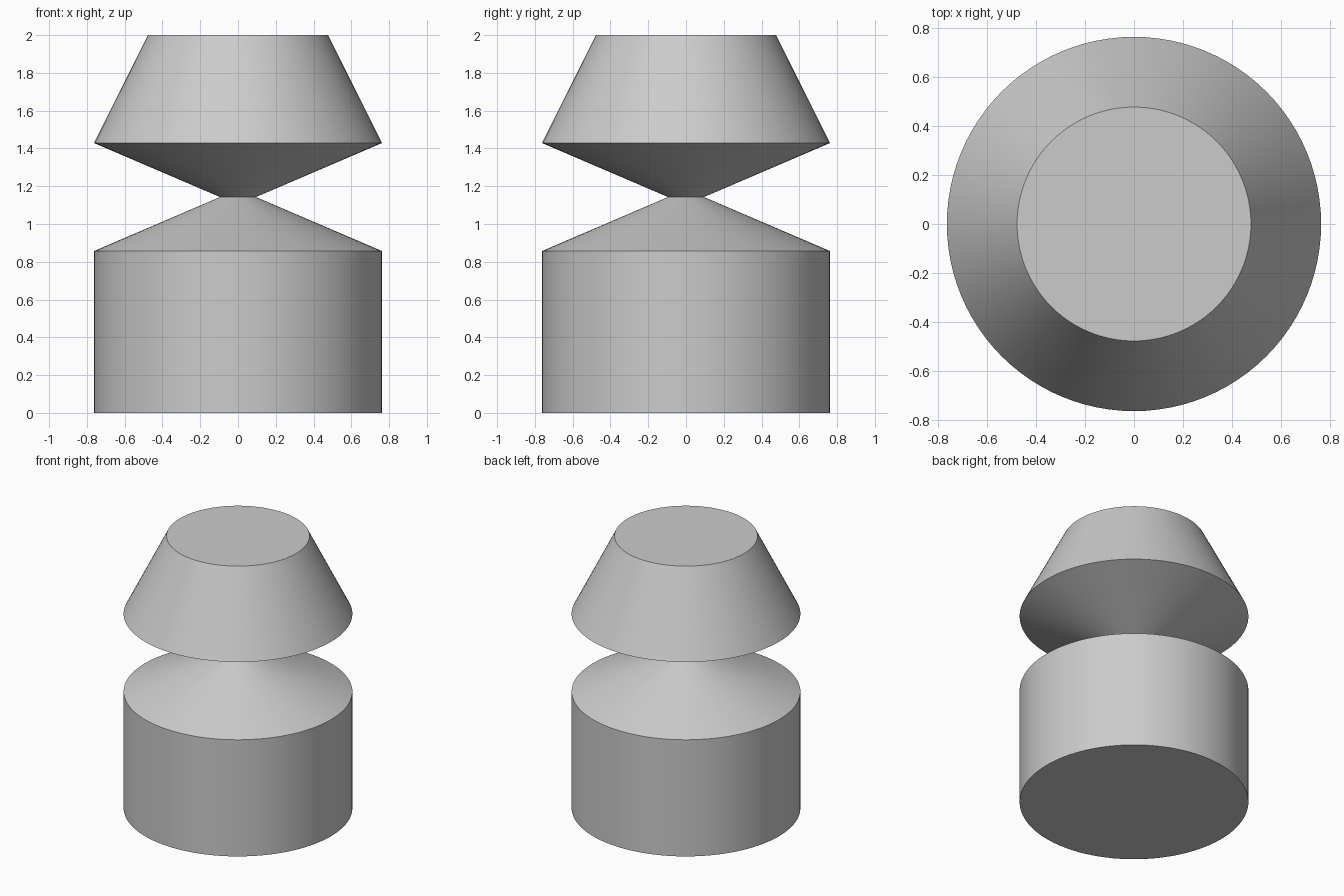
import bpy
import bmesh
import math

cube = bpy.data.objects.get("Cube")
if cube:
    bpy.data.objects.remove(cube, do_unlink=True)

UNIT = 2 / 21      # the whole body is 21 units tall
SIDES = 96

grey = bpy.data.materials.new("plain grey")
grey.use_nodes = True
colour = (0.6, 0.6, 0.6, 1)
grey.diffuse_color = colour
bsdf = next(n for n in grey.node_tree.nodes if n.type == "BSDF_PRINCIPLED")
bsdf.inputs["Base Color"].default_value = colour


def turned_part(name, profile):
    """Revolve (radius, height) points around z, with flat end caps."""
    bm = bmesh.new()
    rings = []
    for radius, height in profile:
        ring = []
        for i in range(SIDES):
            a = math.tau * i / SIDES
            ring.append(bm.verts.new((radius * UNIT * math.cos(a),
                                      radius * UNIT * math.sin(a),
                                      height * UNIT)))
        rings.append(ring)
    for low, high in zip(rings, rings[1:]):
        for i in range(SIDES):
            j = (i + 1) % SIDES
            bm.faces.new((low[i], low[j], high[j], high[i]))
    bm.faces.new(rings[0][::-1])
    bm.faces.new(rings[-1])
    mesh = bpy.data.meshes.new(name)
    bm.to_mesh(mesh)
    bm.free()
    mesh.materials.append(grey)
    obj = bpy.data.objects.new(name, mesh)
    bpy.context.collection.objects.link(obj)
    bpy.ops.object.select_all(action="DESELECT")
    obj.select_set(True)
    bpy.context.view_layer.objects.active = obj
    bpy.ops.object.shade_smooth_by_angle(angle=math.radians(30))
    return obj


# One solid: cylinder base, narrow waist, tapered head
turned_part("waisted_body", [(8, 0), (8, 9), (1, 12), (8, 15), (5, 21)])
